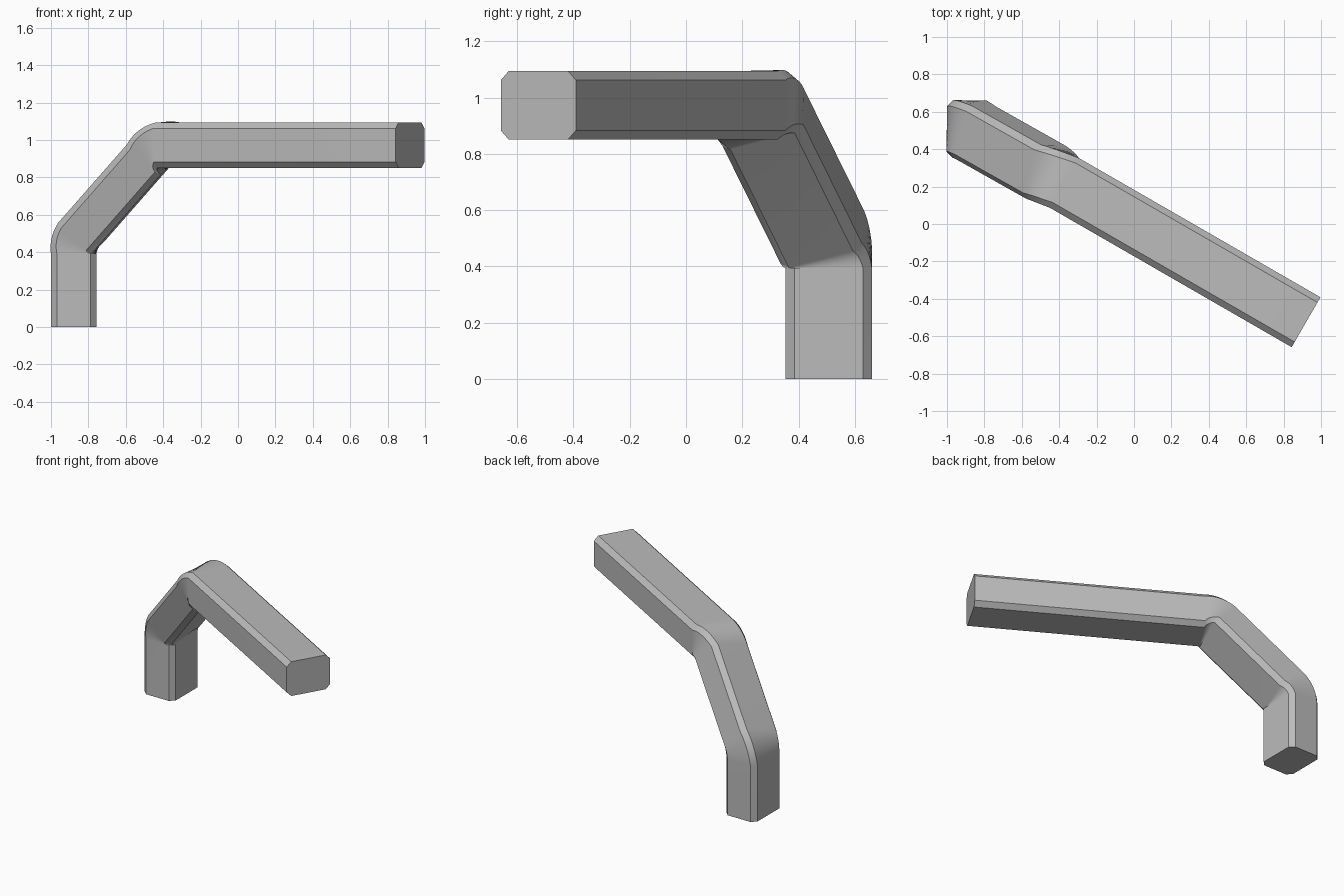
import bpy, bmesh
from math import sin, cos, tan, radians
from mathutils import Vector

cube = bpy.data.objects.get("Cube")
if cube:
    bpy.data.objects.remove(cube, do_unlink=True)

# Beam section and bend settings
WIDTH, THICK, CHAMFER = 0.308, 0.243, 0.032
RADIUS, STEPS = 0.16, 14
HEADING = radians(-30)
UP = Vector((0, 0, 1))
ALONG = Vector((cos(HEADING), sin(HEADING), 0))   # horizontal direction of the bends
ACROSS = UP.cross(ALONG)                          # bend axis

# Corners of the centre line
foot = Vector((-0.879, 0.507, 0))
elbow = Vector((-0.879, 0.507, 0.46))
shoulder = Vector((-0.43, 0.253, 0.973))
tip = Vector((0.92, -0.525, 0.973))


def section():
    """Rectangle with four chamfered corners."""
    w, t, c = WIDTH / 2, THICK / 2, CHAMFER
    quarter = [(w, t - c), (w - c, t)]
    top = quarter + [(-x, y) for x, y in reversed(quarter)]
    return top + [(-x, -y) for x, y in top]


def ring(bm, centre, lean, twist):
    """Place the section; lean goes from upright to level."""
    out = UP * sin(lean) - ALONG * cos(lean)
    side = ACROSS * cos(twist) + out * sin(twist)
    face = out * cos(twist) - ACROSS * sin(twist)
    return [bm.verts.new(centre + side * x + face * y) for x, y in section()]


def bend(bm, corner, lean0, lean1, twist0, twist1):
    """Rings round one circular bend, easing the twist across it."""
    half = (lean1 - lean0) / 2
    heading = ALONG * sin(lean0) + UP * cos(lean0)
    inward = ALONG * cos(lean0) - UP * sin(lean0)
    start = corner - heading * RADIUS * tan(half)
    rings = []
    for i in range(STEPS + 1):
        f = i / STEPS
        a = f * half * 2
        centre = start + heading * RADIUS * sin(a) + inward * RADIUS * (1 - cos(a))
        rings.append(ring(bm, centre, lean0 + a, twist0 + f * (twist1 - twist0)))
    return rings


# Sweep the beam from foot to tip
level, slope = radians(90), radians(45)
leg_twist, mid_twist = radians(30), radians(20)
bm = bmesh.new()
rings = [ring(bm, foot, 0, leg_twist)]
rings += bend(bm, elbow, 0, slope, leg_twist, mid_twist)
rings += bend(bm, shoulder, slope, level, mid_twist, 0)
rings.append(ring(bm, tip, level, 0))
for a, b in zip(rings, rings[1:]):
    n = len(a)
    for i in range(n):
        j = (i + 1) % n
        bm.faces.new((a[i], a[j], b[j], b[i]))
bm.faces.new(rings[0])
bm.faces.new(rings[-1])
bmesh.ops.recalc_face_normals(bm, faces=bm.faces)
mesh = bpy.data.meshes.new("bent_beam")
bm.to_mesh(mesh)
bm.free()

# Single grey colour
grey = bpy.data.materials.new("plain_grey")
grey.use_nodes = True
colour = (0.5, 0.5, 0.5, 1)
grey.diffuse_color = colour
for node in grey.node_tree.nodes:
    if node.type == 'BSDF_PRINCIPLED':
        node.inputs["Base Color"].default_value = colour
mesh.materials.append(grey)

beam = bpy.data.objects.new("bent_beam", mesh)
bpy.context.collection.objects.link(beam)
bpy.ops.object.select_all(action='DESELECT')
beam.select_set(True)
bpy.context.view_layer.objects.active = beam
bpy.ops.object.shade_smooth_by_angle(angle=radians(30))
